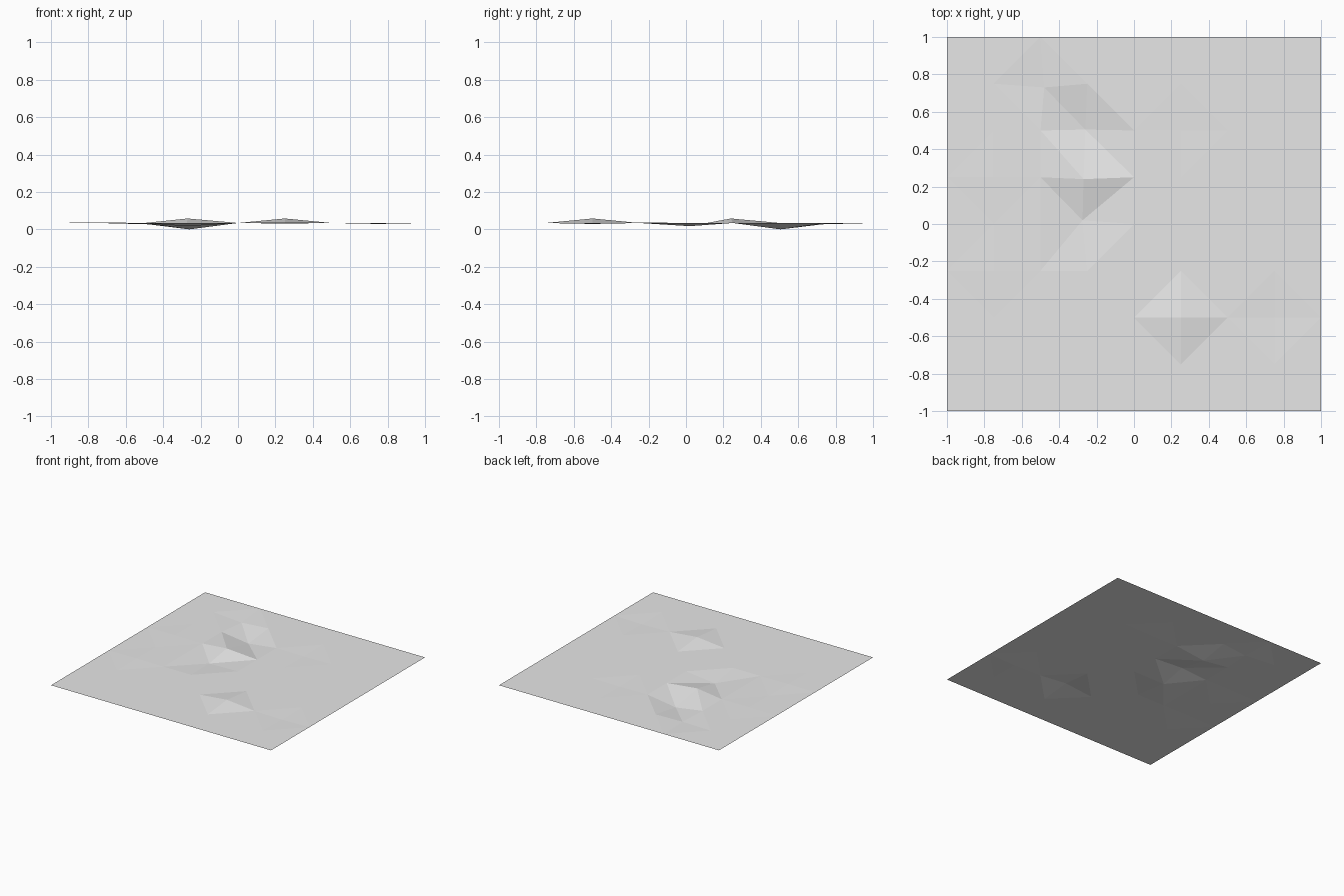
import bpy
import bmesh
from math import hypot

cube = bpy.data.objects.get("Cube")
if cube:
    bpy.data.objects.remove(cube)

BASE = 0.034

# Ground material
grey = bpy.data.materials.new("plain_grey")
grey.use_nodes = True
colour = (0.8, 0.8, 0.8, 1)
grey.diffuse_color = colour
grey.node_tree.nodes["Principled BSDF"].inputs["Base Color"].default_value = colour

# Flat sheet of eight by eight quads
bm = bmesh.new()
bmesh.ops.create_grid(bm, x_segments=8, y_segments=8, size=1)
for v in bm.verts:
    v.co.z = BASE


def move(x, y, z, shift_x=0, shift_y=0):
    """Raise or lower the grid point nearest to (x, y)."""
    v = min(bm.verts, key=lambda p: hypot(p.co.x - x, p.co.y - y))
    v.co = (x + shift_x, y + shift_y, z)


# Large hills and hollows
move(-0.25, 0.25, 0.058, -0.02, -0.01)
move(-0.25, 0.5, 0, -0.01, 0.005)
move(-0.25, 0, 0.017, -0.025, 0.02)
move(0.25, -0.5, 0.058)

# Faint dents and swells
move(-0.5, 0.75, 0.027, 0.02, -0.02)
move(0.25, 0.5, 0.031)
move(0.75, -0.5, 0.029)
move(-0.75, -0.25, 0.037)
move(-0.75, 0.25, 0.036)

# Split the bent quads along their shorter diagonal
bmesh.ops.triangulate(bm, faces=bm.faces[:], quad_method='SHORT_EDGE')

mesh = bpy.data.meshes.new("ground")
bm.to_mesh(mesh)
bm.free()
mesh.materials.append(grey)
ground = bpy.data.objects.new("ground", mesh)
bpy.context.collection.objects.link(ground)
